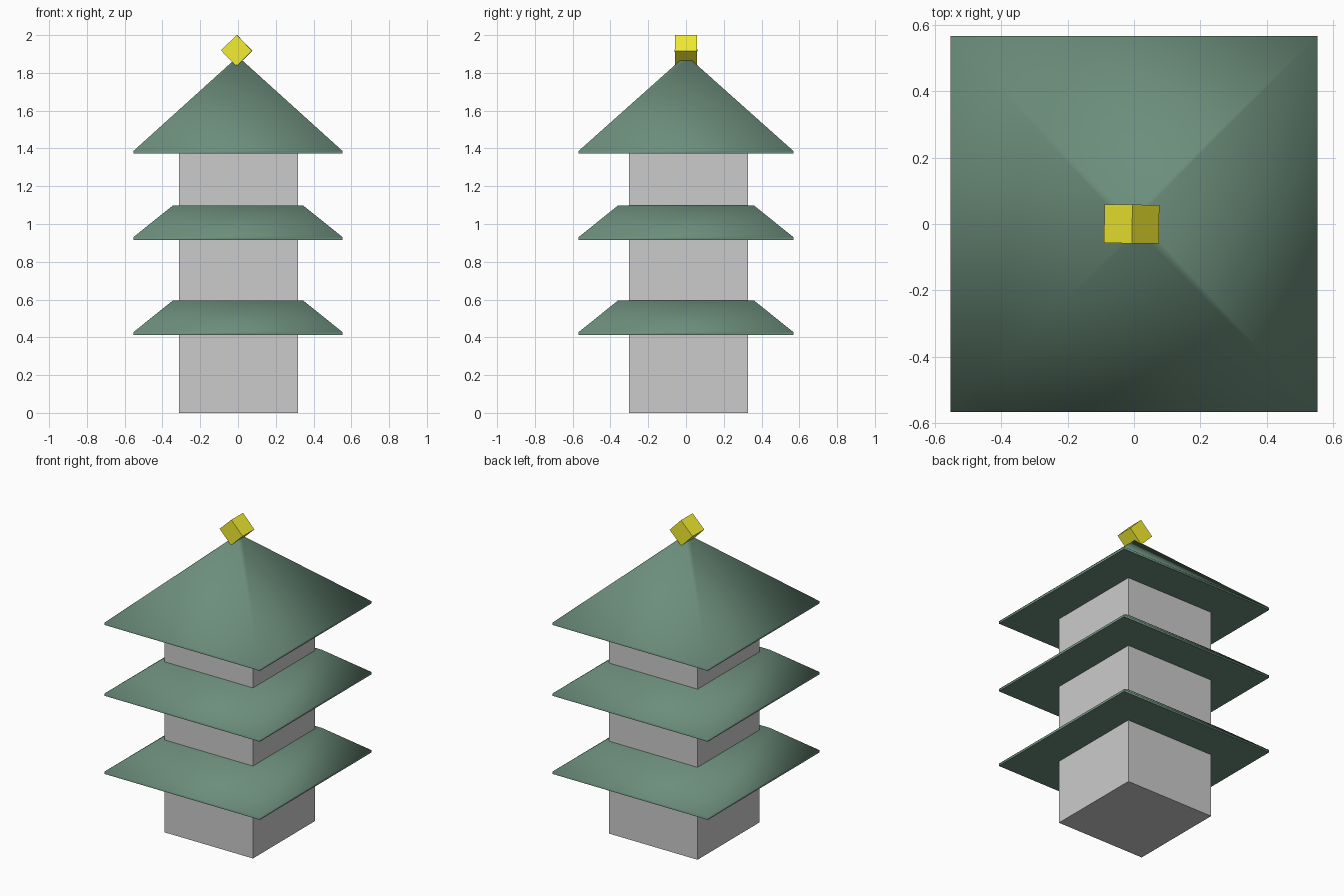
import bpy, bmesh
from math import radians

if "Cube" in bpy.data.objects:
    bpy.data.objects.remove(bpy.data.objects["Cube"])


def paint(obj, name, color):
    mat = bpy.data.materials.get(name) or bpy.data.materials.new(name)
    mat.diffuse_color = color
    mat.use_nodes = True
    mat.node_tree.nodes["Principled BSDF"].inputs["Base Color"].default_value = mat.diffuse_color
    obj.data.materials.append(mat)


def box(name, size, loc, rot=(0, 0, 0)):
    bpy.ops.mesh.primitive_cube_add(size=1, location=loc, rotation=rot)
    obj = bpy.context.object
    obj.name = name
    obj.scale = size
    bpy.ops.object.transform_apply(location=False, rotation=False, scale=True)
    return obj


def roof(name, sections):
    """Loft stacked rectangles given as (half x, half y, z)."""
    bm = bmesh.new()
    rings = [[bm.verts.new((sx * hx, sy * hy, z))
              for sx, sy in ((-1, -1), (1, -1), (1, 1), (-1, 1))]
             for hx, hy, z in sections]
    for a, b in zip(rings, rings[1:]):
        for i in range(4):
            j = (i + 1) % 4
            bm.faces.new((a[i], a[j], b[j], b[i]))
    bm.faces.new(rings[0][::-1])
    bm.faces.new(rings[-1])
    mesh = bpy.data.meshes.new(name)
    bm.to_mesh(mesh)
    bm.free()
    obj = bpy.data.objects.new(name, mesh)
    bpy.context.collection.objects.link(obj)
    bpy.ops.object.select_all(action='DESELECT')
    obj.select_set(True)
    bpy.context.view_layer.objects.active = obj
    bpy.ops.object.shade_smooth_by_angle(angle=radians(70))
    paint(obj, "roof_green", (0.15, 0.27, 0.2, 1))
    return obj


# square tower body
box("tower_body", (0.63, 0.63, 1.39), (0.003, 0.013, 0.695))

# two skirt roofs with a thin rim and flat top
for name, z in (("lower_roof", 0.413), ("middle_roof", 0.916)):
    roof(name, [(0.553, 0.568, z), (0.553, 0.568, z + 0.015),
                (0.345, 0.36, z + 0.182)])

# pointed top roof
roof("top_roof", [(0.553, 0.568, 1.372), (0.553, 0.568, 1.387),
                  (0.012, 0.02, 1.876)])

# tilted cube finial
finial = box("finial", (0.117, 0.117, 0.117), (-0.007, 0, 1.918),
             (0, radians(46), radians(-0.8)))
paint(finial, "finial_yellow", (0.9, 0.85, 0.03, 1))
